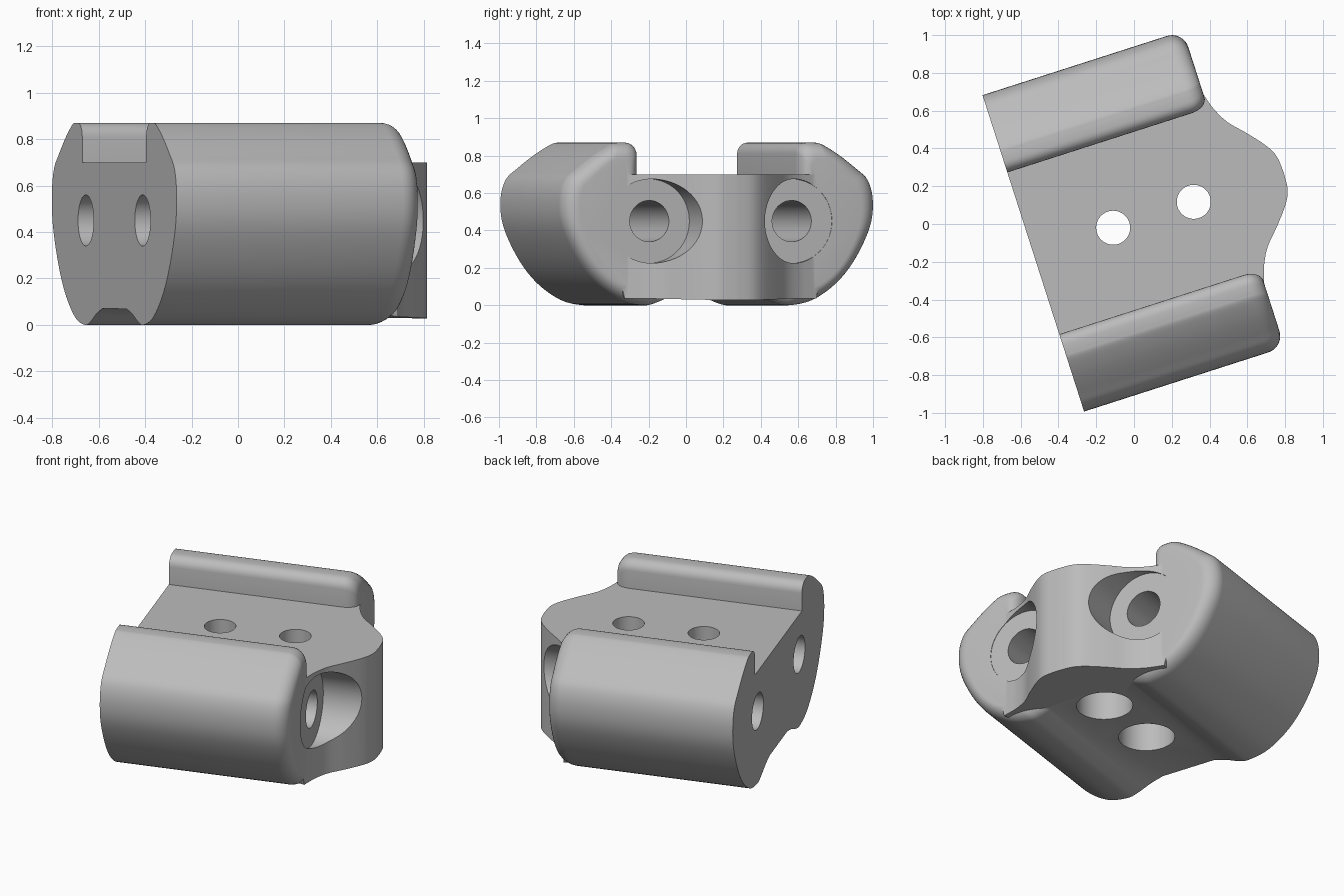
import bpy, bmesh
from math import sin, cos, pi, radians
from mathutils import Matrix, Vector

if "Cube" in bpy.data.objects:
    bpy.data.objects.remove(bpy.data.objects["Cube"])

BACK, FRONT = -0.555, 0.56      # ends of the side blocks along the long axis
FILLET = 0.09

gray = bpy.data.materials.new("plain_gray")
gray.use_nodes = True
gray.diffuse_color = (0.5, 0.5, 0.5, 1)
gray.node_tree.nodes["Principled BSDF"].inputs["Base Color"].default_value = (0.5, 0.5, 0.5, 1)


def smooth_path(pts, steps=5):
    """Catmull-Rom curve through 2D points."""
    p = [Vector(q) for q in pts]
    p = [2 * p[0] - p[1]] + p + [2 * p[-1] - p[-2]]
    out = []
    for a, b, c, d in zip(p, p[1:], p[2:], p[3:]):
        for i in range(steps):
            t = i / steps
            out.append(0.5 * (2 * b + (c - a) * t + (2 * a - 5 * b + 4 * c - d) * t ** 2
                              + (3 * b - a - 3 * c + d) * t ** 3))
    return out + [p[-2]]


def finish(name, bm):
    bmesh.ops.recalc_face_normals(bm, faces=bm.faces)
    mesh = bpy.data.meshes.new(name)
    bm.to_mesh(mesh)
    bm.free()
    mesh.materials.append(gray)
    obj = bpy.data.objects.new(name, mesh)
    bpy.context.collection.objects.link(obj)
    return obj


def loft(name, rings):
    bm = bmesh.new()
    loops = [[bm.verts.new(co) for co in ring] for ring in rings]
    for a, b in zip(loops, loops[1:]):
        for i in range(len(a)):
            j = (i + 1) % len(a)
            bm.faces.new((a[i], a[j], b[j], b[i]))
    bm.faces.new(loops[0])
    bm.faces.new(loops[-1])
    return finish(name, bm)


def cylinder(name, radius, start, end):
    """Closed cylinder between two points."""
    start, end = Vector(start), Vector(end)
    axis = end - start
    bm = bmesh.new()
    turn = axis.to_track_quat('Z', 'Y').to_matrix().to_4x4()
    bmesh.ops.create_cone(bm, cap_ends=True, segments=64, radius1=radius, radius2=radius,
                          depth=axis.length, matrix=Matrix.Translation((start + end) / 2) @ turn)
    return finish(name, bm)


def combine(target, other, operation):
    mod = target.modifiers.new(operation, 'BOOLEAN')
    mod.operation, mod.solver, mod.object = operation, 'EXACT', other
    bpy.context.view_layer.objects.active = target
    bpy.ops.object.modifier_apply(modifier=mod.name)
    bpy.data.objects.remove(other)


# Side block section: inner wall, rounded lip, then the bulging outside and underside
lip = [Vector((0.51 - 0.06 * cos(a * pi / 12), 0.81 + 0.06 * sin(a * pi / 12))) for a in range(7)]
outside = smooth_path([(0.55, 0.87), (0.59, 0.862), (0.68, 0.81), (0.78, 0.735), (0.85, 0.67),
                       (0.879, 0.56), (0.862, 0.42), (0.78, 0.25), (0.675, 0.12), (0.54, 0.028),
                       (0.41, 0), (0.34, 0.012), (0.25, 0.048), (0.17, 0.07)])
section = [Vector((0.45, 0.5))] + lip + outside + [Vector((0.17, 0.3))]
core = Vector((0.62, 0.45))


def side_block(name, side):
    rings = [[(BACK, side * p.x, p.y) for p in section]]
    for i in range(9):
        a = i * pi / 16
        u = FRONT - FILLET * (1 - sin(a))
        inset = FILLET * (1 - cos(a))
        sv, sz = 1 - inset / 0.26, 1 - inset / 0.43
        rings.append([(u, side * (core.x + (p.x - core.x) * sv), core.y + (p.y - core.y) * sz)
                      for p in section])
    return loft(name, rings)


# Centre web with the rounded lobe at its end
half = smooth_path([(0.838, 0), (0.83, 0.09), (0.797, 0.16), (0.72, 0.255), (0.638, 0.345),
                    (0.593, 0.425), (0.57, 0.49), (0.553, 0.55)])
half += [Vector((0.4, 0.47)), Vector((BACK, 0.47))]
outline = half + [Vector((p.x, -p.y)) for p in reversed(half[1:])]


def centre_web():
    bm = bmesh.new()
    low = [bm.verts.new((p.x, p.y, 0.07 - 0.03 * (p.x - BACK))) for p in outline]
    top = [bm.verts.new((p.x, p.y, 0.70)) for p in outline]
    n = len(outline)
    rim = []
    for i in range(n):
        j = (i + 1) % n
        bm.faces.new((low[i], low[j], top[j], top[i]))
        if min(outline[i].x, outline[j].x) > 0.5:
            rim.append((low[i], low[j]))
    bm.faces.new(low)
    bm.faces.new(top)
    edges = [bm.edges.get(pair) for pair in rim]
    bmesh.ops.bevel(bm, geom=edges, offset=0.06, segments=6, profile=0.5, affect='EDGES')
    return finish("clamp_body", bm)


body = centre_web()
combine(body, side_block("left_block", 1), 'UNION')
combine(body, side_block("right_block", -1), 'UNION')

# Long bores with spot-faced ends
for side in (1, -1):
    v = side * 0.4
    combine(body, cylinder("spot_face", 0.225, (FRONT - 0.003, v, 0.45), (1.1, v, 0.45)), 'DIFFERENCE')
    combine(body, cylinder("bore", 0.11, (-1, v, 0.45), (1, v, 0.45)), 'DIFFERENCE')

# Vertical screw holes, wider from below
for u in (-0.111, 0.337):
    combine(body, cylinder("screw_hole", 0.09, (u, 0, -0.5), (u, 0, 1)), 'DIFFERENCE')
    combine(body, cylinder("screw_recess", 0.16, (u, 0, -0.5), (u, 0, 0.35)), 'DIFFERENCE')

# Turn the finished body into place and shade it
body.data.transform(Matrix.Rotation(radians(17.8), 4, 'Z') @ Matrix.Translation((0, 0.015, 0)))
for obj in bpy.context.selected_objects:
    obj.select_set(False)
body.select_set(True)
bpy.context.view_layer.objects.active = body
bpy.ops.object.shade_smooth_by_angle(angle=radians(30))
